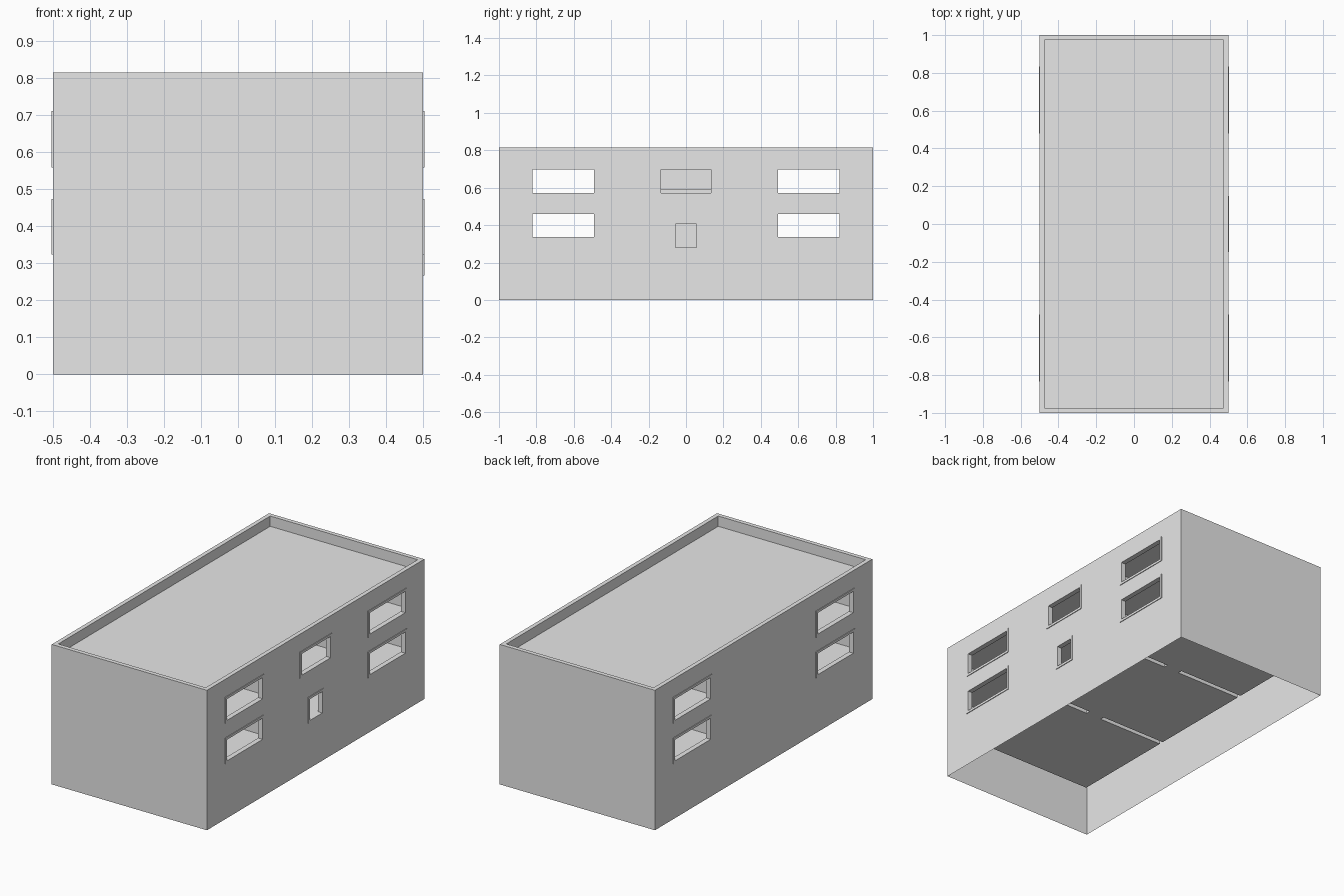
import bpy, bmesh

if "Cube" in bpy.data.objects:
    bpy.data.objects.remove(bpy.data.objects["Cube"])

grey = bpy.data.materials.new("plain grey")
grey.diffuse_color = (0.8, 0.8, 0.8, 1)
grey.use_nodes = True
grey.node_tree.nodes["Principled BSDF"].inputs["Base Color"].default_value = grey.diffuse_color

H = 0.815                 # top of the parapet
T = 0.025                 # wall thickness
ROOF = 0.755              # roof deck
STOREYS = [(0.278, 0.49), (0.515, 0.73)]     # floor and ceiling heights
PART_Y = 0.333            # partition walls


def boxes(name, ranges):
    """One object made of boxes given as (x0, x1, y0, y1, z0, z1)."""
    bm = bmesh.new()
    for x0, x1, y0, y1, z0, z1 in ranges:
        vs = bmesh.ops.create_cube(bm, size=1)["verts"]
        for v in vs:
            v.co = (x1 if v.co.x > 0 else x0,
                    y1 if v.co.y > 0 else y0,
                    z1 if v.co.z > 0 else z0)
    me = bpy.data.meshes.new(name)
    bm.to_mesh(me)
    bm.free()
    me.materials.append(grey)
    ob = bpy.data.objects.new(name, me)
    bpy.context.collection.objects.link(ob)
    return ob


def cut(target, rng):
    """Subtract a box from the target and discard the cutter."""
    cutter = boxes("cutter", [rng])
    cutter.hide_render = True
    mod = target.modifiers.new("cut", 'BOOLEAN')
    mod.operation = 'DIFFERENCE'
    mod.solver = 'EXACT'
    mod.object = cutter
    bpy.context.view_layer.objects.active = target
    bpy.ops.object.modifier_apply(modifier=mod.name)
    bpy.data.objects.remove(cutter)


# building block with a recessed roof
building = boxes("building_shell", [(-0.5, 0.5, -1, 1, 0, H)])
cut(building, (-0.5 + T, 0.5 - T, -1 + T, 1 - T, ROOF, H + 0.1))

# three rooms per storey, joined by doorways in the partitions
h = T / 2
rooms = [(-1 + T, -PART_Y - h), (-PART_Y + h, PART_Y - h), (PART_Y + h, 1 - T)]
for z0, z1 in STOREYS:
    for y0, y1 in rooms:
        cut(building, (-0.5 + T, 0.5 - T, y0, y1, z0, z1))
    for s in (-1, 1):
        cut(building, (-0.05, 0.05, s * PART_Y - 0.03, s * PART_Y + 0.03,
                       z0, z0 + 0.16))

# openings: (y0, y1, z0, z1)
LEVELS = [(0.337, 0.46), (0.573, 0.697)]
end_windows = [(y0, y1, z0, z1) for y0, y1 in ((-0.82, -0.493), (0.493, 0.82))
               for z0, z1 in LEVELS]
middle = [(-0.133, 0.133, 0.573, 0.697), (-0.056, 0.056, 0.281, 0.405)]
for o in end_windows:
    cut(building, (-0.6, 0.6, *o))
for o in middle:
    cut(building, (0.4, 0.6, *o))

# open underside
bm = bmesh.new()
bm.from_mesh(building.data)
bmesh.ops.delete(bm, geom=[f for f in bm.faces
                           if f.calc_center_median().z < 1e-4], context='FACES')
bm.to_mesh(building.data)
bm.free()

# raised frames around the openings
F = 0.014
for side, s, openings in (("right", 1, end_windows + middle),
                          ("left", -1, end_windows)):
    xa, xb = sorted((s * 0.498, s * 0.504))
    for i, (y0, y1, z0, z1) in enumerate(openings):
        boxes(f"{side}_window_frame_{i + 1}", [
            (xa, xb, y0 - F, y1 + F, z1, z1 + F),
            (xa, xb, y0 - F, y1 + F, z0 - F, z0),
            (xa, xb, y0 - F, y0, z0, z1),
            (xa, xb, y1, y1 + F, z0, z1)])

# low rail wall on the upper landing
boxes("landing_rail", [(-0.21, -0.2, -PART_Y + h, PART_Y - h, 0.515, 0.59)])
